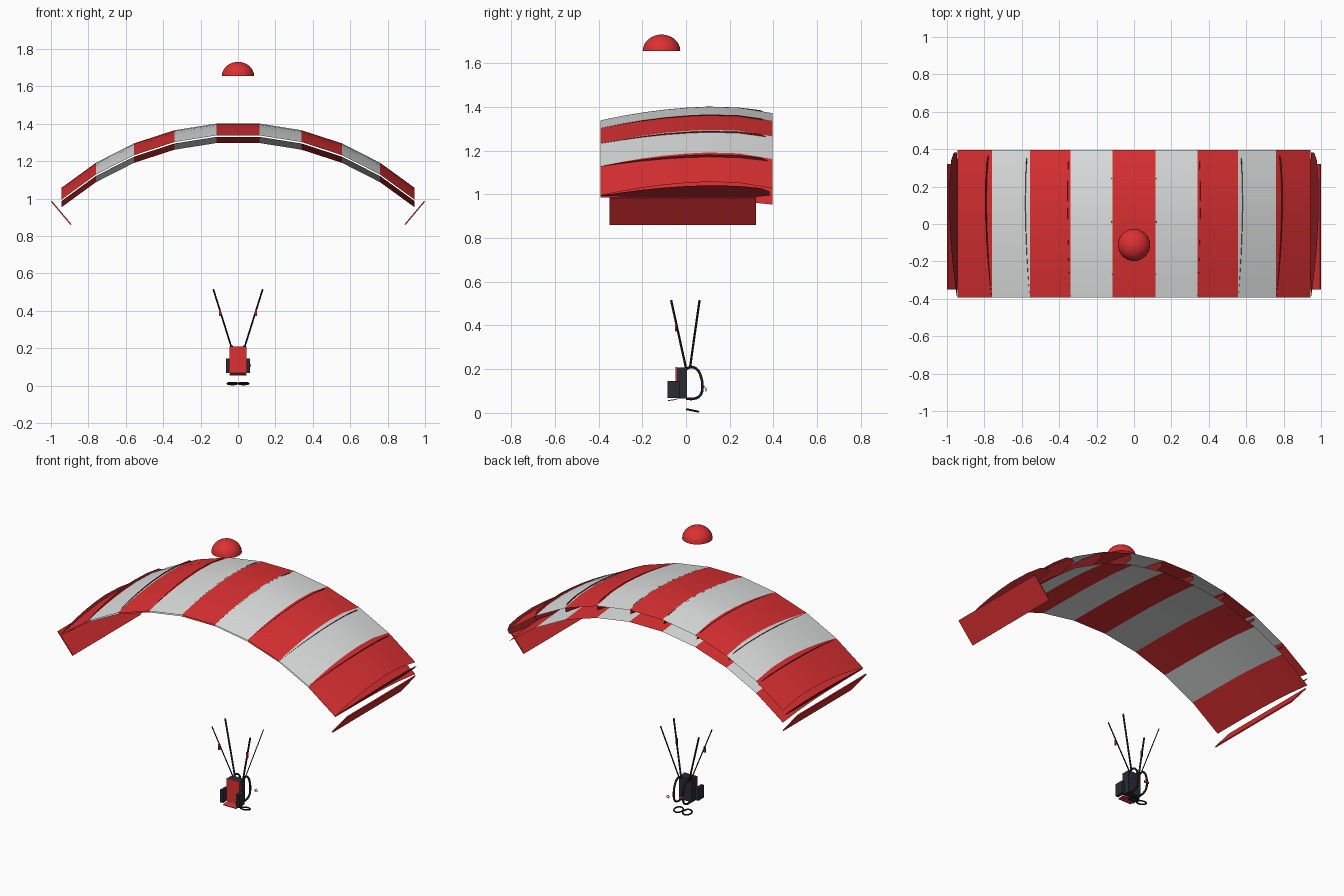
import bpy, bmesh, math
from mathutils import Vector

cube = bpy.data.objects.get("Cube")
if cube:
    bpy.data.objects.remove(cube, do_unlink=True)


def material(name, color):
    m = bpy.data.materials.new(name)
    m.use_nodes = True
    m.diffuse_color = (*color, 1)
    m.node_tree.nodes["Principled BSDF"].inputs["Base Color"].default_value = (*color, 1)
    return m


RED = material("red fabric", (0.72, 0.03, 0.032))
WHITE = material("white fabric", (0.74, 0.75, 0.75))
MAROON = material("maroon rib", (0.25, 0.012, 0.014))
BLACK = material("black webbing", (0.012, 0.013, 0.016))
NAVY = material("dark pack", (0.022, 0.024, 0.036))


def finish(bm, name, mats):
    mesh = bpy.data.meshes.new(name)
    bm.to_mesh(mesh)
    bm.free()
    for m in mats:
        mesh.materials.append(m)
    ob = bpy.data.objects.new(name, mesh)
    bpy.context.collection.objects.link(ob)
    return ob


def smooth(ob):
    bpy.ops.object.select_all(action='DESELECT')
    ob.select_set(True)
    bpy.context.view_layer.objects.active = ob
    bpy.ops.object.shade_smooth_by_angle()


def box(name, size, loc, mat, rot=(0, 0, 0)):
    bpy.ops.mesh.primitive_cube_add(size=1, location=loc, rotation=rot)
    ob = bpy.context.object
    ob.name = name
    ob.scale = size
    ob.data.materials.append(mat)
    return ob


def strap(name, a, b, width, depth, mat):
    a, b = Vector(a), Vector(b)
    ob = box(name, (width, depth, (b - a).length), (a + b) / 2, mat)
    ob.rotation_euler = (b - a).to_track_quat('Z', 'Y').to_euler()
    return ob


def ring(name, loc, radius, tube, mat, rot):
    bpy.ops.mesh.primitive_torus_add(location=loc, rotation=rot, major_radius=radius,
                                     minor_radius=tube, major_segments=24, minor_segments=8)
    ob = bpy.context.object
    ob.name = name
    ob.data.materials.append(mat)
    smooth(ob)


# Canopy sections: (y, height above the chord line)
CELLS, STEP, RADIUS = 9, math.radians(9), 1.455
UPPER = [(-0.392, 0.003), (-0.3, 0.022), (-0.2, 0.039), (-0.1, 0.052), (0, 0.061),
         (0.1, 0.066), (0.24, 0.062), (0.396, 0.036)]
LOWER = [(-0.392, -0.005), (-0.2, -0.006), (0, -0.009), (0.12, -0.014),
         (0.25, -0.023), (0.396, -0.038)]


def chord(angle):
    return RADIUS * math.sin(angle), 1.335 + RADIUS * (math.cos(angle) - math.cos(STEP / 2))


# Open upper and lower skins, striped cell by cell
def skin(name, section):
    bm = bmesh.new()
    for cell in range(CELLS):
        rows = []
        for edge in (cell, cell + 1):
            x, z = chord((edge - CELLS / 2) * STEP)
            rows.append([bm.verts.new((x, y, z + h)) for y, h in section])
        for i in range(len(section) - 1):
            f = bm.faces.new((rows[0][i], rows[1][i], rows[1][i + 1], rows[0][i + 1]))
            f.material_index = cell % 2
            f.smooth = True
            if section is LOWER:
                f.normal_flip()
    return finish(bm, name, (RED, WHITE))


smooth(skin("canopy_upper_skin", UPPER))
smooth(skin("canopy_lower_skin", LOWER))

# Ribs fan out radially between the cells
bm = bmesh.new()
outline = ([(y, h) for y, h in UPPER[:-1]] + [(0.34, 0.05), (0.38, 0.03), (0.385, 0.005)]
           + [(y, h * 0.6) for y, h in reversed(LOWER[1:-1])])
for edge in range(CELLS + 1):
    a = (edge - CELLS / 2) * STEP
    x, z = chord(a)
    bm.faces.new([bm.verts.new((x + h * math.sin(a), y, z + h * math.cos(a)))
                  for y, h in outline])
finish(bm, "canopy_ribs", (MAROON,))

# Small open dome above the canopy
bm = bmesh.new()
bmesh.ops.create_uvsphere(bm, u_segments=32, v_segments=16, radius=0.086)
bmesh.ops.delete(bm, geom=[v for v in bm.verts if v.co.z < -0.001], context='VERTS')
dome = finish(bm, "pilot_dome", (RED,))
dome.scale.z = 0.88
dome.location = (0, -0.112, 1.655)
smooth(dome)

# Paired parts
for s, side in ((-1, "right"), (1, "left")):
    box(f"{side}_stabilizer", (0.007, 0.67, 0.163), (s * 0.945, -0.015, 0.923), RED,
        (0, s * math.radians(40), 0))
    strap(f"{side}_front_riser", (s * 0.035, 0, 0.205), (s * 0.132, -0.068, 0.515),
          0.009, 0.005, BLACK)
    strap(f"{side}_rear_riser", (s * 0.035, 0.018, 0.205), (s * 0.132, 0.062, 0.515),
          0.009, 0.005, BLACK)
    box(f"{side}_toggle", (0.011, 0.008, 0.036), (s * 0.097, -0.047, 0.39), RED)
    box(f"{side}_side_pouch", (0.02, 0.055, 0.078), (s * 0.055, -0.057, 0.107), NAVY)
    ring(f"{side}_leg_loop", (s * 0.03, 0.03, 0.011), 0.027, 0.0045, BLACK,
         (math.radians(-11), 0, 0))

    # Shoulder loop swept along a path
    curve = bpy.data.curves.new(f"{side}_shoulder_loop", 'CURVE')
    curve.dimensions = '3D'
    curve.bevel_depth = 0.006
    curve.bevel_resolution = 2
    path = [(0, 0.2), (0.025, 0.21), (0.052, 0.197), (0.07, 0.16), (0.075, 0.12),
            (0.068, 0.085), (0.045, 0.067), (0, 0.064)]
    spline = curve.splines.new('BEZIER')
    spline.bezier_points.add(len(path) - 1)
    for p, (y, z) in zip(spline.bezier_points, path):
        p.co = (s * 0.032, y, z)
        p.handle_left_type = p.handle_right_type = 'AUTO'
    spline.resolution_u = 4
    curve.materials.append(BLACK)
    loop = bpy.data.objects.new(curve.name, curve)
    bpy.context.collection.objects.link(loop)

# Pack and its red panels
box("pack_body", (0.088, 0.047, 0.142), (0, -0.019, 0.136), NAVY)
box("pack_front_panel", (0.09, 0.006, 0.14), (0, -0.045, 0.139), RED)
box("pack_bottom_flap", (0.09, 0.04, 0.004), (0, -0.063, 0.059), RED, (math.radians(8), 0, 0))

# Handles by the chest
ring("release_ring", (0.06, 0.092, 0.107), 0.008, 0.002, RED, (math.radians(90), 0, 0))
box("chest_handle", (0.03, 0.008, 0.012), (-0.025, 0.08, 0.12), RED)
